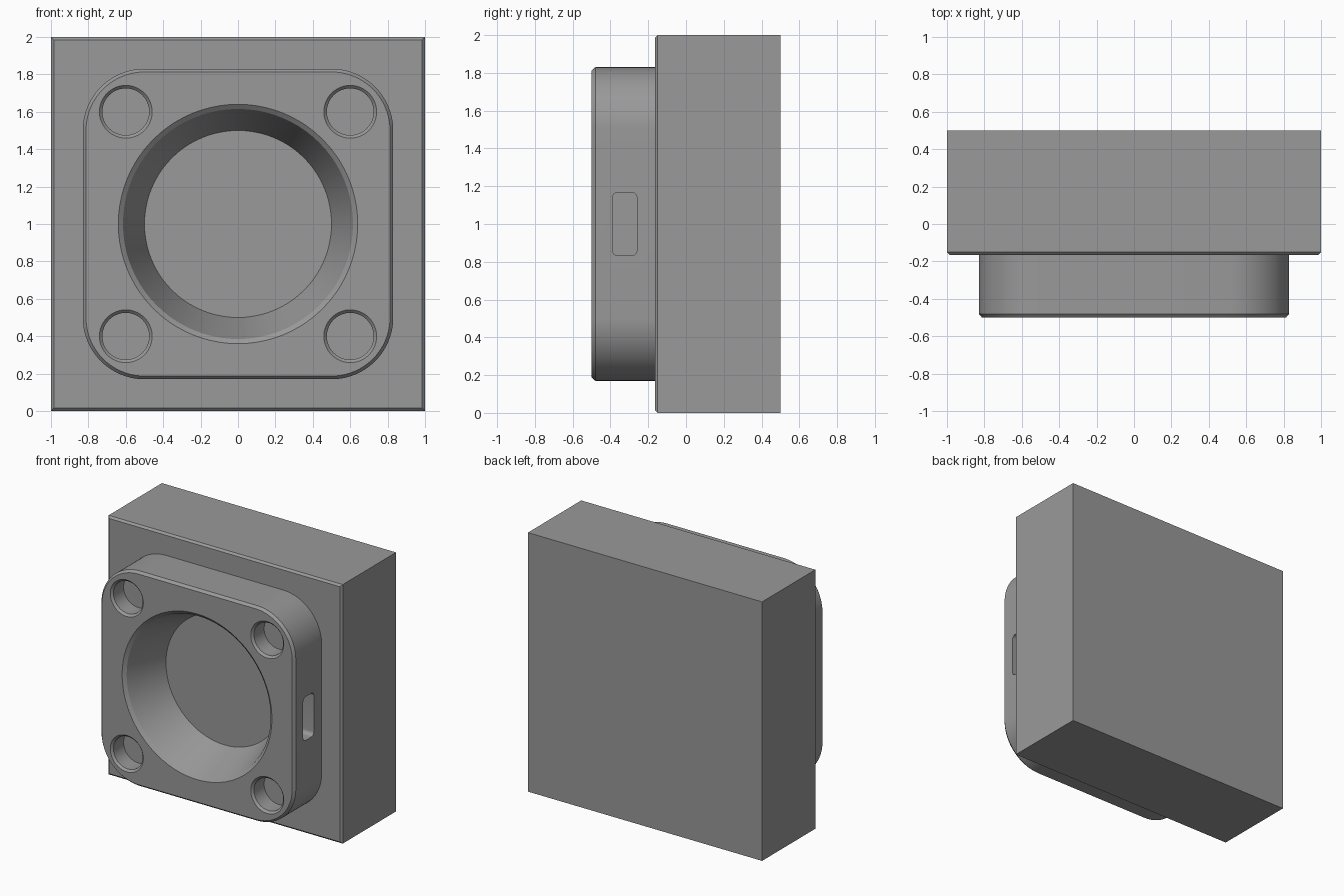
import bpy
import bmesh
from math import cos, sin, pi, radians
from mathutils import Matrix, Vector

cube = bpy.data.objects.get("Cube")
if cube:
    bpy.data.objects.remove(cube, do_unlink=True)

grey = bpy.data.materials.new("mid grey")
grey.use_nodes = True
colour = (0.32, 0.32, 0.32, 1)
grey.diffuse_color = colour
grey.node_tree.nodes["Principled BSDF"].inputs["Base Color"].default_value = colour

CENTRE = Vector((0, 0, 1))
FRONT = Matrix.Translation(CENTRE) @ Matrix.Rotation(pi / 2, 4, "X")


def outline(half_w, half_h, radius, steps=20):
    """Rounded rectangle; a circle when the radius equals both halves."""
    if radius == 0:
        return [(half_w, half_h), (-half_w, half_h), (-half_w, -half_h), (half_w, -half_h)]
    points = []
    for corner, (sx, sy) in enumerate([(1, 1), (-1, 1), (-1, -1), (1, -1)]):
        cx, cy = sx * (half_w - radius), sy * (half_h - radius)
        full_circle = half_w == half_h == radius
        for i in range(steps if full_circle else steps + 1):
            a = (corner + i / steps) * pi / 2
            points.append((cx + radius * cos(a), cy + radius * sin(a)))
    return points


def loft(name, sections, matrix):
    """Closed solid through (outline, height) sections, from low to high."""
    bm = bmesh.new()
    rings = [[bm.verts.new(matrix @ Vector((x, y, h))) for x, y in pts] for pts, h in sections]
    for low, high in zip(rings, rings[1:]):
        for i in range(len(low)):
            j = (i + 1) % len(low)
            bm.faces.new((low[i], low[j], high[j], high[i]))
    bm.faces.new(rings[0][::-1])
    bm.faces.new(rings[-1])
    bmesh.ops.recalc_face_normals(bm, faces=bm.faces)
    mesh = bpy.data.meshes.new(name)
    bm.to_mesh(mesh)
    bm.free()
    mesh.materials.append(grey)
    obj = bpy.data.objects.new(name, mesh)
    bpy.context.collection.objects.link(obj)
    return obj


def select(obj):
    bpy.ops.object.select_all(action="DESELECT")
    obj.select_set(True)
    bpy.context.view_layer.objects.active = obj


def carve(target, cutter):
    cutter.hide_render = True
    mod = target.modifiers.new("cut", "BOOLEAN")
    mod.operation, mod.solver, mod.object = "DIFFERENCE", "EXACT", cutter
    select(target)
    bpy.ops.object.modifier_apply(modifier=mod.name)
    bpy.data.objects.remove(cutter, do_unlink=True)


def circle(r):
    return outline(r, r, r)


# Square body with chamfered front edges
body = loft("body_block", [
    (outline(1, 1, 0), -0.5),
    (outline(1, 1, 0), 0.15),
    (outline(0.985, 0.985, 0), 0.165)], FRONT)

# Rounded front plate, sunk slightly into the body
plate = loft("front_plate", [
    (outline(0.83, 0.83, 0.33), 0.14),
    (outline(0.83, 0.83, 0.33), 0.48),
    (outline(0.813, 0.813, 0.313), 0.5)], FRONT)

# Central conical opening with a chamfered rim
carve(plate, loft("opening_cutter", [
    (circle(0.482), 0.115),
    (circle(0.5), 0.165),
    (circle(0.615), 0.48),
    (circle(0.665), 0.52)], FRONT))

# Four blind corner holes with chamfered rims
for x in (-0.6, 0.6):
    for y in (-0.6, 0.6):
        carve(plate, loft("corner_hole_cutter", [
            (circle(0.125), 0.36),
            (circle(0.125), 0.484),
            (circle(0.161), 0.52)], FRONT @ Matrix.Translation((x, y, 0))))

# Rounded slot in each side of the plate
for side in (-1, 1):
    slot = outline(0.168, 0.065, 0.03, 8)
    place = Matrix.Translation(CENTRE + Vector((0, -0.325, 0))) @ Matrix.Rotation(side * pi / 2, 4, "Y")
    carve(plate, loft("side_slot_cutter", [(slot, 0.73), (slot, 0.9)], place))

for part in (body, plate):
    select(part)
    bpy.ops.object.shade_smooth_by_angle(angle=radians(30))
